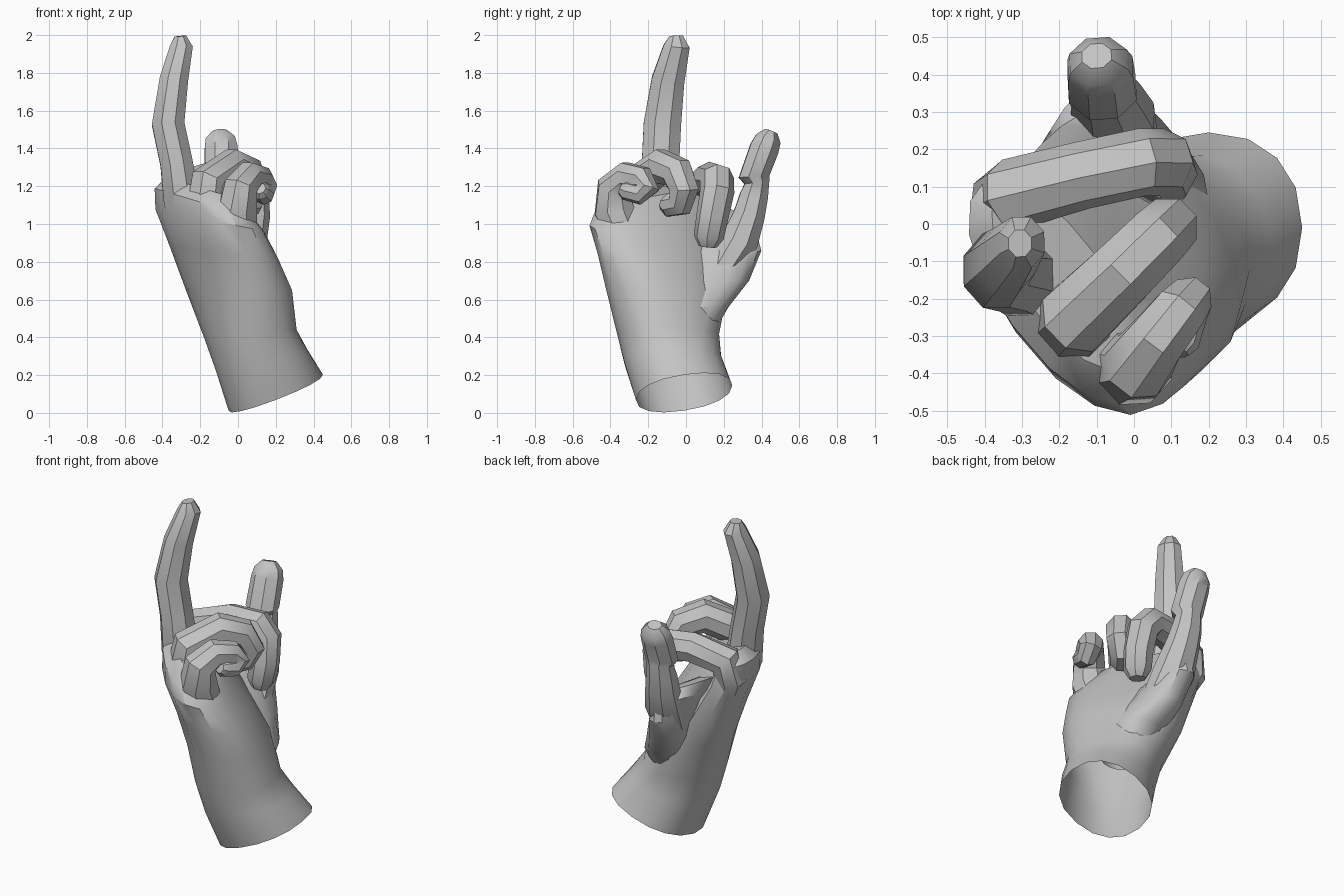
import bpy, bmesh, math
from mathutils import Vector

cube = bpy.data.objects.get("Cube")
if cube:
    bpy.data.objects.remove(cube, do_unlink=True)

# One plain clay colour
grey = bpy.data.materials.new("clay grey")
grey.use_nodes = True
grey.diffuse_color = (0.55, 0.55, 0.55, 1)
grey.node_tree.nodes["Principled BSDF"].inputs["Base Color"].default_value = (0.55, 0.55, 0.55, 1)


def loft(name, rings, cap_start=True):
    """Skin a list of equally sized point rings."""
    bm = bmesh.new()
    rows = [[bm.verts.new(p) for p in ring] for ring in rings]
    n = len(rows[0])
    for a, b in zip(rows, rows[1:]):
        for i in range(n):
            j = (i + 1) % n
            bm.faces.new((a[i], a[j], b[j], b[i]))
    if cap_start:
        bm.faces.new(rows[0][::-1])
    bm.faces.new(rows[-1])
    bmesh.ops.recalc_face_normals(bm, faces=bm.faces)
    mesh = bpy.data.meshes.new(name)
    bm.to_mesh(mesh)
    bm.free()
    mesh.materials.append(grey)
    obj = bpy.data.objects.new(name, mesh)
    bpy.context.collection.objects.link(obj)
    bpy.ops.object.select_all(action='DESELECT')
    obj.select_set(True)
    bpy.context.view_layer.objects.active = obj
    bpy.ops.object.shade_smooth_by_angle(angle=math.radians(35))


def finger(name, path, side, flat=1.0, sides=8):
    """Faceted tube through (x, y, z, radius) points; side is a rough cross direction,
    flat scales the thickness across it. The root is left open inside the palm."""
    pts = [Vector(p[:3]) for p in path]
    ref = Vector(side)
    rings = []
    for i, p in enumerate(pts):
        d_in = (p - pts[i - 1]).normalized() if i else Vector()
        d_out = (pts[i + 1] - p).normalized() if i < len(pts) - 1 else Vector()
        t = (d_in + d_out).normalized()
        ref = (ref - t * ref.dot(t)).normalized()
        other = t.cross(ref) * flat
        r = path[i][3] * 1.07
        rings.append([p + r * (math.cos(a) * ref + math.sin(a) * other)
                      for a in (math.tau * (k + 0.5) / sides for k in range(sides))])
    loft(name, rings, cap_start=False)


def palm_ring(cx, cy, cz, half_w, half_t, angle, tilt_x, tilt_y=0.0, sides=16):
    """Rounded, slanted cross-section; angle is the heading of its width."""
    a = math.radians(angle)
    u, n = Vector((math.cos(a), math.sin(a), 0)), Vector((math.sin(a), -math.cos(a), 0))
    ring = []
    for k in range(sides):
        c, s = math.cos(math.tau * k / sides), math.sin(math.tau * k / sides)
        c, s = math.copysign(abs(c) ** 0.9, c), math.copysign(abs(s) ** 0.9, s)
        off = u * c * half_w + n * s * half_t
        ring.append(Vector((cx, cy, cz + tilt_x * off.x + tilt_y * off.y)) + off)
    return ring


# Wrist and palm, open at the slanted wrist rim
loft("wrist_and_palm", [palm_ring(*r) for r in (
    (0.20, -0.01, 0.107, 0.255, 0.25, 90, 0.38, 0.15),
    (0.125, -0.07, 0.28, 0.26, 0.245, 98, 0.22, 0.05),
    (0.065, -0.095, 0.42, 0.27, 0.235, 112, 0.08),
    (0.005, -0.10, 0.65, 0.34, 0.24, 122, 0.0),
    (-0.075, -0.135, 0.85, 0.365, 0.22, 125, -0.1),
    (-0.15, -0.17, 1.02, 0.385, 0.205, 126, -0.2),
    (-0.18, -0.165, 1.11, 0.36, 0.18, 126, -0.3),
    (-0.19, -0.15, 1.19, 0.28, 0.11, 126, -0.3),
)], cap_start=False)

# Fleshy thumb base merging into the web beside the index knuckle
loft("thumb_base", [palm_ring(*r) for r in (
    (0.05, 0.00, 0.43, 0.15, 0.13, 90, 0.0),
    (0.05, 0.055, 0.56, 0.17, 0.15, 92, 0.0),
    (-0.01, 0.11, 0.70, 0.225, 0.13, 95, 0.0),
    (-0.08, 0.165, 0.86, 0.235, 0.115, 85, -0.1),
    (-0.145, 0.19, 0.99, 0.205, 0.10, 62, -0.3),
    (-0.20, 0.17, 1.07, 0.17, 0.065, 45, -0.4),
)], cap_start=False)

# Thumb, with its end joint stepping out towards the fingers
finger("thumb", [
    (-0.03, 0.17, 0.72, 0.10), (-0.06, 0.28, 0.90, 0.115), (-0.075, 0.335, 1.05, 0.095),
    (-0.085, 0.36, 1.15, 0.085), (-0.085, 0.375, 1.22, 0.075), (-0.085, 0.36, 1.25, 0.092),
    (-0.09, 0.415, 1.40, 0.088), (-0.095, 0.435, 1.45, 0.078), (-0.10, 0.45, 1.49, 0.04),
], (1, 0, 0), flat=0.88)

# Index finger folded across the palm
finger("index_finger", [
    (-0.25, 0.0, 0.86, 0.07), (-0.345, 0.065, 1.08, 0.09), (-0.325, 0.08, 1.19, 0.09),
    (-0.14, 0.13, 1.24, 0.085), (0.02, 0.165, 1.235, 0.085), (0.075, 0.165, 1.17, 0.085),
    (0.085, 0.14, 1.04, 0.08), (0.075, 0.12, 0.93, 0.075), (0.07, 0.115, 0.88, 0.045),
], (0, 1, 0))

# Middle finger standing up
finger("middle_finger", [
    (-0.18, -0.10, 0.80, 0.08), (-0.30, -0.14, 1.12, 0.11), (-0.325, -0.135, 1.32, 0.10),
    (-0.37, -0.125, 1.53, 0.10), (-0.34, -0.095, 1.76, 0.088),
    (-0.30, -0.05, 1.94, 0.07), (-0.305, -0.052, 1.995, 0.036),
], (0, 1, 0), flat=0.87)

# Ring finger arched over and curled in
finger("ring_finger", [
    (-0.08, -0.19, 0.78, 0.08), (-0.17, -0.265, 1.09, 0.105), (-0.155, -0.25, 1.22, 0.097),
    (-0.03, -0.13, 1.305, 0.09), (0.055, -0.045, 1.27, 0.085), (0.09, -0.01, 1.18, 0.078),
    (0.06, -0.03, 1.11, 0.07), (0.02, -0.09, 1.10, 0.06), (0.0, -0.12, 1.11, 0.035),
], (0.7, -0.7, 0))

# Little finger curled beside it
finger("little_finger", [
    (0.02, -0.26, 0.78, 0.08), (-0.005, -0.38, 1.07, 0.105), (0.01, -0.38, 1.19, 0.09),
    (0.06, -0.31, 1.25, 0.078), (0.12, -0.235, 1.235, 0.07), (0.145, -0.205, 1.19, 0.062),
    (0.135, -0.25, 1.16, 0.055), (0.12, -0.32, 1.18, 0.05), (0.115, -0.345, 1.19, 0.03),
], (0.7, -0.7, 0))
